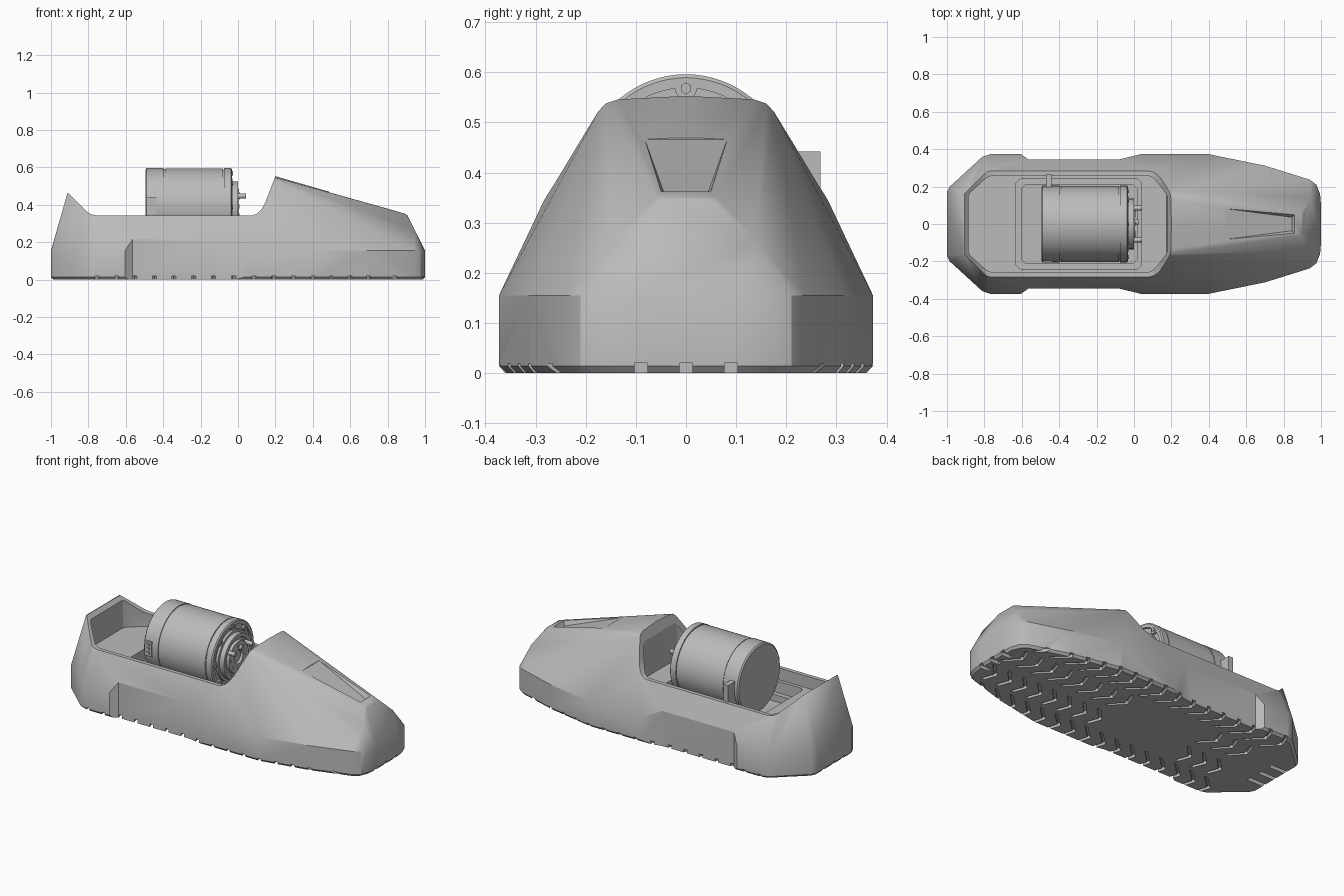
import bpy, bmesh, math
from mathutils import Vector

if "Cube" in bpy.data.objects:
    bpy.data.objects.remove(bpy.data.objects["Cube"], do_unlink=True)

grey = bpy.data.materials.new("plain grey")
grey.use_nodes = True
COLOUR = (0.5, 0.5, 0.5, 1)
grey.diffuse_color = COLOUR
grey.node_tree.nodes["Principled BSDF"].inputs["Base Color"].default_value = COLOUR


def finish(name, bm, angle=30):
    bmesh.ops.recalc_face_normals(bm, faces=bm.faces)
    mesh = bpy.data.meshes.new(name)
    bm.to_mesh(mesh)
    bm.free()
    mesh.materials.append(grey)
    ob = bpy.data.objects.new(name, mesh)
    bpy.context.collection.objects.link(ob)
    smooth(ob, angle)
    return ob


def smooth(ob, angle=30):
    bpy.ops.object.select_all(action="DESELECT")
    ob.select_set(True)
    bpy.context.view_layer.objects.active = ob
    bpy.ops.object.shade_smooth_by_angle(angle=math.radians(angle))


def hull(name, points):
    """Convex solid around points, mirrored across y."""
    bm = bmesh.new()
    for x, y, z in points:
        for s in ((1, -1) if y else (1,)):
            bm.verts.new((x, y * s, z))
    res = bmesh.ops.convex_hull(bm, input=bm.verts)
    junk = {v for v in res["geom_interior"] + res["geom_unused"]
            if isinstance(v, bmesh.types.BMVert)}
    bmesh.ops.delete(bm, geom=list(junk), context="VERTS")
    bmesh.ops.dissolve_limit(bm, angle_limit=0.005, verts=bm.verts, edges=bm.edges)
    return finish(name, bm)


def add_prism(bm, outline, offset):
    """Extrude a closed outline by an offset."""
    face = bm.faces.new([bm.verts.new(p) for p in outline])
    out = bmesh.ops.extrude_face_region(bm, geom=[face])
    bmesh.ops.translate(bm, vec=offset,
                        verts=[v for v in out["geom"] if isinstance(v, bmesh.types.BMVert)])
    # extrusion can leave the starting face open or closed; keep it closed
    bmesh.ops.holes_fill(bm, edges=[e for e in bm.edges if e.is_boundary])


def lathe(name, profile, y=0.0, z=0.0, segments=64):
    """Turn an (x, radius) profile about an axis along x."""
    bm = bmesh.new()
    verts = [bm.verts.new((x, 0, r)) for x, r in profile]
    edges = [bm.edges.new(p) for p in zip(verts, verts[1:])]
    bmesh.ops.spin(bm, geom=verts + edges, axis=(1, 0, 0), cent=(0, 0, 0),
                   angle=math.tau, steps=segments, use_duplicate=False)
    bmesh.ops.remove_doubles(bm, verts=bm.verts, dist=1e-5)
    bmesh.ops.translate(bm, vec=(0, y, z), verts=bm.verts)
    return finish(name, bm)


def rod(name, x0, x1, r, y, z, segments=20):
    return lathe(name, [(x0, 0), (x0, r), (x1, r), (x1, 0)], y, z, segments)


def box(name, lo, hi):
    bm = bmesh.new()
    bmesh.ops.create_cube(bm, size=1)
    for v in bm.verts:
        v.co = Vector([(a + b) / 2 + c * (b - a) for a, b, c in zip(lo, hi, v.co)])
    return finish(name, bm)


def cut(ob, cutter):
    mod = ob.modifiers.new("cut", "BOOLEAN")
    mod.operation, mod.solver, mod.object = "DIFFERENCE", "EXACT", cutter
    bpy.context.view_layer.objects.active = ob
    bpy.ops.object.modifier_apply(modifier=mod.name)
    bpy.data.objects.remove(cutter, do_unlink=True)


# Foot shell: plan outline at sole and shoulder, plus the upper crests
plan = [(-1, .17), (-.985, .2), (-.81, .36), (-.77, .373), (.4, .373), (.7, .312),
        (.94, .237), (.975, .21), (.995, .16), (1, .1)]
points = [(x, y, z) for x, y in plan for z in (.014, .155)]
points += [(x * .988, y * .965, 0) for x, y in plan]
points += [(-.78, .283, .345), (.1, .283, .345), (-.912, .16, .462),
           (.2, .175, .522), (.2, .16, .538), (.2, .135, .546), (.2, 0, .553),
           (.895, .06, .352), (.905, .05, .345), (.945, .14, .265)]
shell = hull("foot_shell", points)

# Waist on both sides
for s in (1, -1):
    bm = bmesh.new()
    add_prism(bm, [(x, y * s, -.1) for x, y in
              ((-.62, .42), (-.605, .374), (-.565, .345), (-.08, .345), (.04, .374), (.06, .42))],
              (0, 0, .5))
    cut(shell, finish("waist_cutter", bm))

# Ankle opening seen from the side
bm = bmesh.new()
rim = [(-.907, .462), (-.89, .445), (-.81, .365), (-.785, .349), (-.75, .342), (.07, .342),
       (.1, .352), (.125, .375), (.145, .41), (.2, .553), (.2, .8), (-.907, .8)]
add_prism(bm, [(x, -.6, z) for x, z in rim], (0, 1.2, 0))
cut(shell, finish("opening_cutter", bm))

# Cavity, then the stepped motor pocket
ring = [(-.885, .155), (-.87, .18), (-.785, .25), (-.75, .26), (.07, .26), (.1, .25), (.165, .18), (.175, .15)]
cavity = [(x, y, z) for x, y in ring for z in (.27, .345)]
cavity += [(x, .145, .6) for x in (-.885, .178)]
cut(shell, hull("cavity_cutter", cavity))
for x0, x1, y, z in ((-.63, .04, .24, .2), (-.6, .015, .21, .16)):
    cut(shell, hull("pocket_cutter", [(x, w, h) for h in (z, .4) for x, w in
        ((x0, y - .02), (x0 + .02, y), (x1 - .02, y), (x1, y - .02))]))

# Tapered recess on the instep
cut(shell, hull("recess_cutter", [(.49, .082, .466), (.49, .09, .6), (.845, .036, .338),
                                  (.86, .05, .364), (.86, .05, .6)]))


# Tread grooves: zigzag strips running out to each edge
def groove(bm, path, s, w=.011):
    left = [(x - w, y * s, -.05) for x, y in path]
    right = [(x + w, y * s, -.05) for x, y in reversed(path)]
    add_prism(bm, left + right, (0, 0, .069))


bm = bmesh.new()
for i in range(16):
    x = -.74 + i * .105
    for s in (1, -1):
        groove(bm, [(x, .42), (x - .035, .3), (x + .05, .22)], s)
        if not -.45 < x < 0:
            groove(bm, [(x + .075, .19), (x + .045, .11), (x + .12, .03)], s)
for y in (-.09, 0, .09):
    for x0, x1 in ((-1.05, -.88), (.94, 1.05)):
        add_prism(bm, [(x0, y - .013, -.05), (x1, y - .013, -.05),
                       (x1, y + .013, -.05), (x0, y + .013, -.05)], (0, 0, .07))
cut(shell, finish("tread_cutter", bm))
smooth(shell)

# Ankle motor
ZC = .391
lathe("motor_body", [(-.495, 0), (-.495, .197), (-.488, .205), (-.397, .205), (-.397, .2),
                     (-.391, .2), (-.391, .203), (-.08, .203), (-.08, .198), (-.074, .198),
                     (-.074, .205), (-.038, .205), (-.032, .198), (-.032, .178), (-.045, .178),
                     (-.045, .15), (-.03, .15), (-.03, 0)], 0, ZC, 72)
lathe("output_hub", [(-.04, 0), (-.04, .135), (0, .135), (0, .115), (-.01, .11), (-.01, .098),
                     (.005, .094), (.005, .04), (-.008, .036), (-.008, 0)], 0, ZC, 48)

# Lugs and bolts round the motor face
for i in range(8):
    a = math.tau * i / 8
    y, z = .177 * math.sin(a), ZC + .177 * math.cos(a)
    rod("face_lug", -.06, -.031, .022, y, z)
    rod("face_bolt", -.04, -.026, .012, y, z, 6)
    rod("hub_bolt", 0, .008, .01, .068 * math.sin(a), ZC + .068 * math.cos(a), 12)

# Output pegs
for y, z, x1 in ((.085, .447, .043), (.01, .447, .025), (-.085, .447, .043)):
    rod("output_peg", -.02, x1, .013, y, z, 16)

# Cable block behind the motor and connector plate in front
box("cable_block", (-.47, .17, .2), (-.44, .268, .442))
box("connector_plate", (-.487, -.207, .35), (-.437, -.195, .44))
for z in (.37, .395, .42):
    box("connector_pin", (-.472, -.212, z - .007), (-.452, -.2, z + .007))
